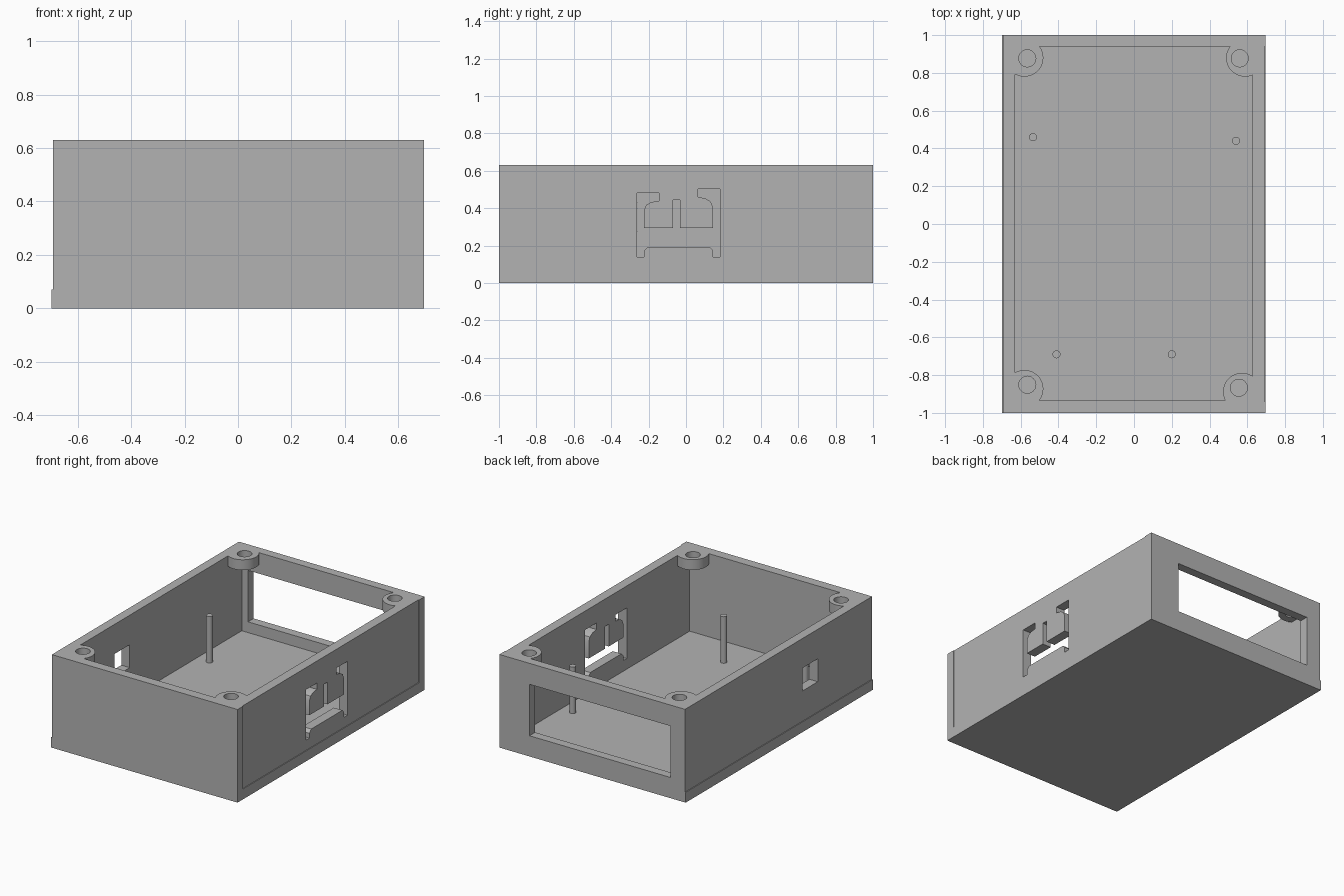
import bpy, bmesh
from mathutils import Vector

if "Cube" in bpy.data.objects:
    bpy.data.objects.remove(bpy.data.objects["Cube"], do_unlink=True)

grey = bpy.data.materials.new("plain_grey")
grey.use_nodes = True
grey.diffuse_color = (0.45, 0.45, 0.45, 1)
grey.node_tree.nodes["Principled BSDF"].inputs["Base Color"].default_value = grey.diffuse_color

HEIGHT = 0.63
FLOOR = 0.067
BOSS_BOTTOM = 0.56
ABOVE = 0.8


def finish(name, bm):
    bmesh.ops.recalc_face_normals(bm, faces=bm.faces)
    mesh = bpy.data.meshes.new(name)
    bm.to_mesh(mesh)
    bm.free()
    mesh.materials.append(grey)
    obj = bpy.data.objects.new(name, mesh)
    bpy.context.collection.objects.link(obj)
    return obj


def box(name, xs, ys, zs):
    bm = bmesh.new()
    bmesh.ops.create_cube(bm, size=1)
    for v in bm.verts:
        v.co = Vector(r[0] if c < 0 else r[1] for c, r in zip(v.co, (xs, ys, zs)))
    return finish(name, bm)


def cylinder(name, x, y, radius, z0, z1, sides=48):
    bm = bmesh.new()
    bmesh.ops.create_cone(bm, cap_ends=True, segments=sides, radius1=radius,
                          radius2=radius, depth=z1 - z0)
    bmesh.ops.translate(bm, verts=bm.verts, vec=(x, y, (z0 + z1) / 2))
    return finish(name, bm)


def side_prism(name, outline, x0, x1):
    bm = bmesh.new()
    face = bm.faces.new([bm.verts.new((x0, y, z)) for y, z in outline])
    result = bmesh.ops.extrude_face_region(bm, geom=[face])
    verts = [g for g in result["geom"] if isinstance(g, bmesh.types.BMVert)]
    bmesh.ops.translate(bm, verts=verts, vec=(x1 - x0, 0, 0))
    return finish(name, bm)


def cut(target, cutter):
    mod = target.modifiers.new("cut", 'BOOLEAN')
    mod.operation = 'DIFFERENCE'
    mod.solver = 'EXACT'
    mod.object = cutter
    bpy.context.view_layer.objects.active = target
    bpy.ops.object.modifier_apply(modifier=mod.name)
    bpy.data.objects.remove(cutter, do_unlink=True)


def smooth(obj):
    bpy.ops.object.select_all(action='DESELECT')
    obj.select_set(True)
    bpy.context.view_layer.objects.active = obj
    bpy.ops.object.shade_smooth_by_angle()


# Tray with an open top; corner bosses are left standing in the cavity
tray = box("case_tray", (-0.693, 0.697), (-1, 1), (0, HEIGHT))
cavity = box("cavity", (-0.63, 0.627), (-0.935, 0.94), (FLOOR, ABOVE))
bosses = [(-0.58, 0.88), (0.588, 0.88), (-0.58, -0.873), (0.572, -0.888)]
for x, y in bosses:
    cut(cavity, cylinder("boss", x, y, 0.1, BOSS_BOTTOM, ABOVE + 0.1))
cut(tray, cavity)

# Screw holes through the bosses
holes = [(-0.565, 0.877), (0.56, 0.877), (-0.565, -0.851), (0.555, -0.867)]
for x, y in holes:
    cut(tray, cylinder("screw_hole", x, y, 0.045, 0.5, ABOVE))

# Back window and small square side port
cut(tray, box("window", (-0.583, 0.471), (0.9, 1.1), (0.14, 0.488)))
cut(tray, box("port", (-0.8, -0.6), (-0.419, -0.258), (0.275, 0.43)))

# Shallow recessed panel on the side wall
cut(tray, box("panel", (0.692, 0.8), (-0.94, 0.94), (0.07, ABOVE)))

# Slotted cutout with two arms, a middle stub and two short feet
slot = [
    (-0.262, 0.481), (-0.144, 0.481), (-0.144, 0.438), (-0.185, 0.433),
    (-0.212, 0.418), (-0.225, 0.39), (-0.225, 0.294), (-0.07, 0.294),
    (-0.07, 0.444), (-0.032, 0.444), (-0.032, 0.294), (0.144, 0.294),
    (0.144, 0.405), (0.132, 0.435), (0.105, 0.452), (0.064, 0.46),
    (0.064, 0.503), (0.182, 0.503), (0.182, 0.139), (0.144, 0.139),
    (0.144, 0.175), (0.128, 0.193), (-0.205, 0.193), (-0.225, 0.172),
    (-0.225, 0.139), (-0.262, 0.139),
]
cut(tray, side_prism("slot", slot, 0.55, 0.8))
smooth(tray)

# Thin lip along the base of the other side
box("base_lip", (-0.698, -0.69), (-1, 1), (0, 0.07))

# Circuit board posts
posts = {"back_right": (-0.535, 0.46), "back_left": (0.54, 0.44),
         "front_right": (-0.41, -0.69), "front_left": (0.2, -0.69)}
for place, (x, y) in posts.items():
    smooth(cylinder(place + "_post", x, y, 0.021, FLOOR - 0.01, 0.382, 24))
